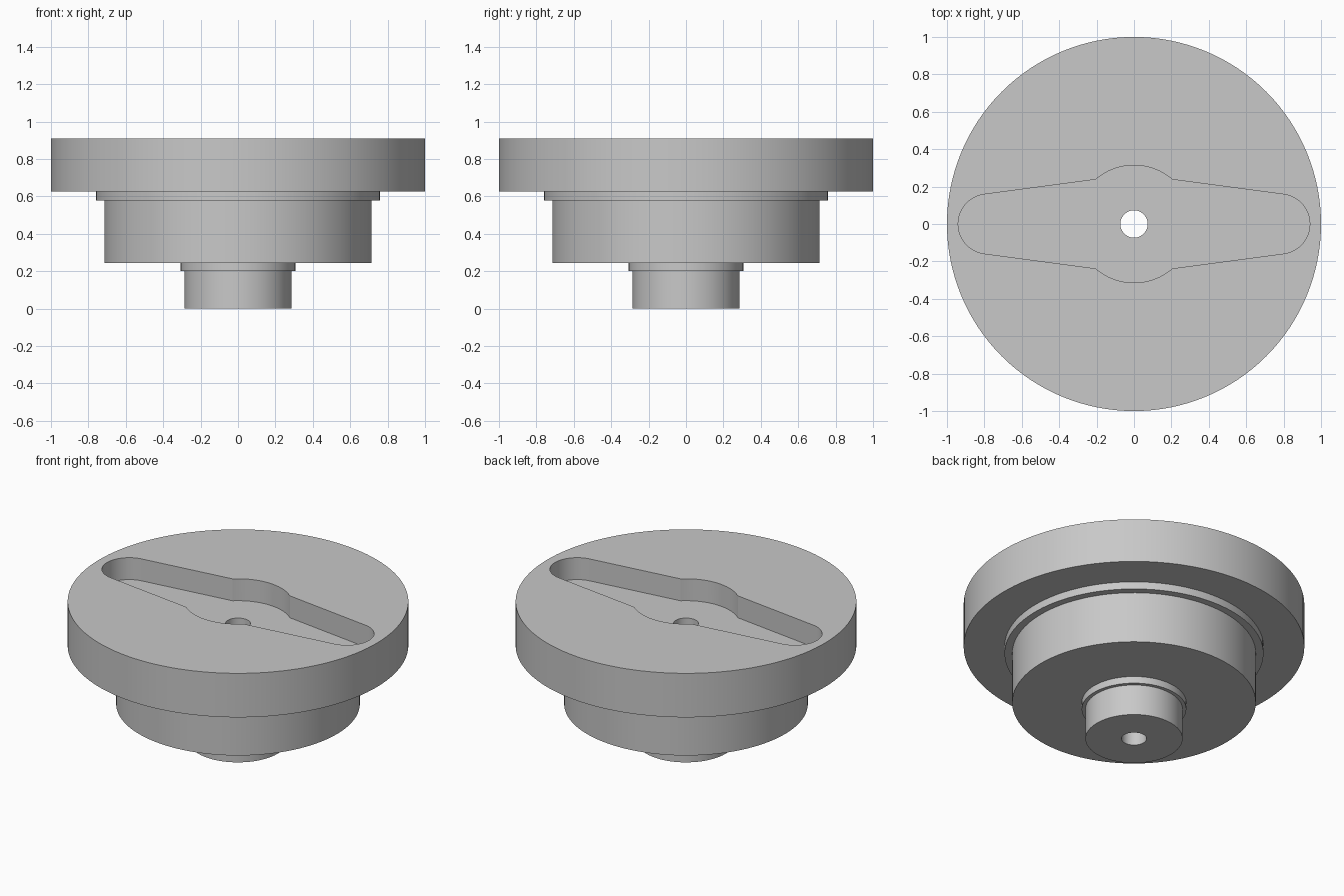
import bpy
import bmesh
from math import cos, sin, pi, atan2, radians

SEGMENTS = 128
TOP = 0.91
SLOT_DEPTH = 0.142

if "Cube" in bpy.data.objects:
    bpy.data.objects.remove(bpy.data.objects["Cube"], do_unlink=True)

grey = bpy.data.materials.new("plain grey")
grey.use_nodes = True
colour = (0.58, 0.58, 0.58, 1)
grey.diffuse_color = colour
grey.node_tree.nodes["Principled BSDF"].inputs["Base Color"].default_value = colour


def finish(bm, name):
    bmesh.ops.recalc_face_normals(bm, faces=bm.faces[:])
    mesh = bpy.data.meshes.new(name)
    bm.to_mesh(mesh)
    bm.free()
    mesh.materials.append(grey)
    obj = bpy.data.objects.new(name, mesh)
    bpy.context.collection.objects.link(obj)
    return obj


def lathe(name, profile):
    """Turn a closed (radius, height) profile around z."""
    bm = bmesh.new()
    rings = []
    for i in range(SEGMENTS):
        a = 2 * pi * i / SEGMENTS
        rings.append([bm.verts.new((r * cos(a), r * sin(a), z)) for r, z in profile])
    n = len(profile)
    for i in range(SEGMENTS):
        a, b = rings[i], rings[(i + 1) % SEGMENTS]
        for j in range(n):
            k = (j + 1) % n
            bm.faces.new((a[j], b[j], b[k], a[k]))
    return finish(bm, name)


def arc(cx, radius, start, end, steps):
    return [(cx + radius * cos(start + (end - start) * i / steps),
             radius * sin(start + (end - start) * i / steps)) for i in range(steps + 1)]


def prism(name, outline, bottom, top):
    bm = bmesh.new()
    face = bm.faces.new([bm.verts.new((x, y, bottom)) for x, y in outline])
    extruded = bmesh.ops.extrude_face_region(bm, geom=[face])["geom"]
    moved = [v for v in extruded if isinstance(v, bmesh.types.BMVert)]
    bmesh.ops.translate(bm, verts=moved, vec=(0, 0, top - bottom))
    return finish(bm, name)


# Stepped body: shaft, small collar, hub, large collar, flange, bored through
body = lathe("stepped_hub", [
    (0.073, 0), (0.285, 0), (0.285, 0.2), (0.307, 0.2), (0.307, 0.245),
    (0.715, 0.245), (0.715, 0.577), (0.76, 0.577), (0.76, 0.625),
    (1, 0.625), (1, TOP), (0.073, TOP)])

# Slot outline: rounded tip and middle bulge, repeated by half a turn
tip_angle = radians(82.4)
bulge_angle = atan2(0.238, 0.205)
half = arc(0.78, 0.16, -tip_angle, tip_angle, 32)
half += arc(0, 0.314, bulge_angle, pi - bulge_angle, 28)
outline = half + [(-x, -y) for x, y in half]
cutter = prism("slot_cutter", outline, TOP - SLOT_DEPTH, TOP + 0.2)
cutter.hide_render = True

# Cut the slot into the flange
cut = body.modifiers.new("slot", "BOOLEAN")
cut.operation = "DIFFERENCE"
cut.solver = "EXACT"
cut.object = cutter
bpy.ops.object.select_all(action="DESELECT")
bpy.context.view_layer.objects.active = body
body.select_set(True)
bpy.ops.object.modifier_apply(modifier=cut.name)
bpy.data.objects.remove(cutter, do_unlink=True)
bpy.ops.object.shade_smooth_by_angle(angle=radians(25))
